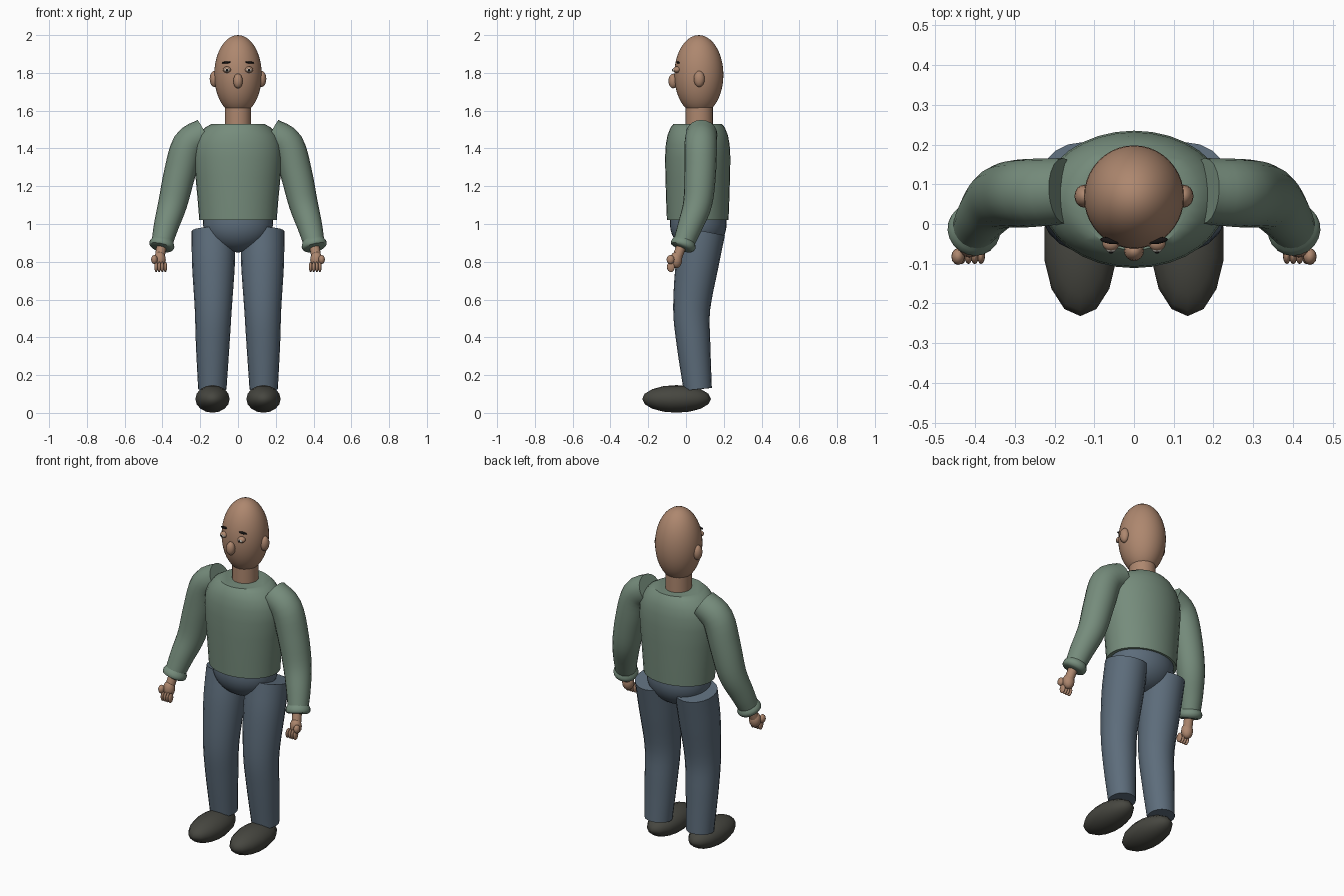
import bpy, bmesh, math
from mathutils import Vector

if "Cube" in bpy.data.objects:
    bpy.data.objects.remove(bpy.data.objects["Cube"])


def material(name, rgb):
    m = bpy.data.materials.new(name)
    m.use_nodes = True
    colour = [(c / 255) ** 2.2 for c in rgb] + [1]
    m.diffuse_color = colour
    m.node_tree.nodes["Principled BSDF"].inputs["Base Color"].default_value = colour
    return m


SKIN = material("skin", (172, 134, 110))
SWEATER = material("sage knit", (117, 139, 123))
DENIM = material("slate denim", (93, 108, 122))
LEATHER = material("dark leather", (72, 72, 66))
BLACK = material("black hair", (28, 26, 26))
EYE = material("eye grey", (190, 185, 175))


def finish(bm, name, mat, angle=40):
    bmesh.ops.recalc_face_normals(bm, faces=bm.faces)
    me = bpy.data.meshes.new(name)
    bm.to_mesh(me)
    bm.free()
    me.materials.append(mat)
    ob = bpy.data.objects.new(name, me)
    bpy.context.collection.objects.link(ob)
    bpy.ops.object.select_all(action="DESELECT")
    ob.select_set(True)
    bpy.context.view_layer.objects.active = ob
    bpy.ops.object.shade_smooth_by_angle(angle=math.radians(angle))
    return ob


def ball(name, mat, centre, radii, seg=24, rot=(0, 0, 0)):
    bm = bmesh.new()
    bmesh.ops.create_uvsphere(bm, u_segments=seg, v_segments=max(8, seg // 2), radius=1)
    ob = finish(bm, name, mat, 60)
    ob.location, ob.scale, ob.rotation_euler = centre, radii, rot
    return ob


def skin_rings(bm, rings):
    for a, b in zip(rings, rings[1:]):
        n = len(a)
        for i in range(n):
            bm.faces.new((a[i], a[(i + 1) % n], b[(i + 1) % n], b[i]))
    bm.faces.new(rings[0])
    bm.faces.new(rings[-1])


def stack(name, mat, cy, profile, seg=32):
    """Loft of level ellipses; profile rows are (z, rx, ry)."""
    bm = bmesh.new()
    angles = [math.tau * i / seg for i in range(seg)]
    skin_rings(bm, [[bm.verts.new((rx * math.cos(a), cy + ry * math.sin(a), z)) for a in angles]
                    for z, rx, ry in profile])
    return finish(bm, name, mat)


def spline(points, steps):
    """Catmull-Rom samples through rows of (x, y, z, radius)."""
    p = [Vector(q) for q in points]
    p = [p[0] * 2 - p[1]] + p + [p[-1] * 2 - p[-2]]
    out = []
    for a, b, c, d in zip(p, p[1:], p[2:], p[3:]):
        for k in range(steps):
            t = k / steps
            out.append((b * 2 + (c - a) * t + (a * 2 - b * 5 + c * 4 - d) * t * t
                        + (b * 3 - a - c * 3 + d) * t ** 3) / 2)
    return out + [p[-2]]


def tube(name, mat, points, side=1, steps=4, seg=20):
    rows = spline([(x * side, y, z, r) for x, y, z, r in points], steps)
    bm = bmesh.new()
    rings = []
    for i, row in enumerate(rows):
        tangent = (rows[min(i + 1, len(rows) - 1)] - rows[max(i - 1, 0)]).to_3d().normalized()
        u = tangent.cross(Vector((0, 1, 0))).normalized()
        v = tangent.cross(u)
        rings.append([bm.verts.new(row.to_3d() + row.w * (u * math.cos(a) + v * math.sin(a)))
                      for a in (math.tau * k / seg for k in range(seg))])
    skin_rings(bm, rings)
    return finish(bm, name, mat)


# Head and neck
ball("head", SKIN, (0, 0.068, 1.79), (0.126, 0.13, 0.21), 40)
stack("neck", SKIN, 0.07, [(1.5, 0.07, 0.073), (1.64, 0.07, 0.073)], 20)
ball("nose", SKIN, (0, -0.068, 1.757), (0.025, 0.025, 0.039), 16)

# Torso and hips
stack("sweater_body", SWEATER, 0.062,
      [(1.02, 0.205, 0.163), (1.12, 0.213, 0.167), (1.25, 0.225, 0.171), (1.35, 0.233, 0.173),
       (1.42, 0.229, 0.169), (1.47, 0.21, 0.16), (1.51, 0.175, 0.144), (1.53, 0.14, 0.128)])
stack("hips", DENIM, 0.065,
      [(1.03, 0.185, 0.148)] + [(1.0 - 0.15 * math.sin(t), 0.185 * math.cos(t), 0.15 * math.cos(t))
                                for t in (k * 0.17 for k in range(10))])

for side, label in ((1, "left"), (-1, "right")):
    # Face details
    ball(label + "_ear", SKIN, (side * 0.125, 0.07, 1.768), (0.025, 0.029, 0.043), 16)
    ball(label + "_eyelid", SKIN, (side * 0.058, -0.048, 1.817), (0.022, 0.02, 0.017), 16)
    ball(label + "_eye", EYE, (side * 0.058, -0.058, 1.815), (0.015, 0.015, 0.010), 16)
    ball(label + "_pupil", BLACK, (side * 0.058, -0.068, 1.815), (0.007, 0.007, 0.007), 12)
    brow = ball(label + "_eyebrow", BLACK, (side * 0.061, -0.042, 1.855),
                (0.025, 0.008, 0.006), 12, (0, side * 0.1, side * 0.15))

    # Arm with turned cuff
    tube(label + "_sleeve", SWEATER,
         [(0.175, 0.083, 1.478, 0.083), (0.262, 0.078, 1.42, 0.086), (0.308, 0.075, 1.27, 0.084),
          (0.345, 0.062, 1.11, 0.077), (0.38, 0.022, 0.99, 0.066), (0.402, -0.012, 0.9, 0.056)], side)
    tube(label + "_cuff", SWEATER,
         [(0.397, -0.006, 0.915, 0.056), (0.402, -0.013, 0.895, 0.067),
          (0.406, -0.018, 0.878, 0.064), (0.408, -0.021, 0.87, 0.05)], side, 2)

    # Hand
    tube(label + "_wrist", SKIN, [(0.402, -0.018, 0.9, 0.026), (0.415, -0.048, 0.82, 0.026)], side, 1, 12)
    ball(label + "_palm", SKIN, (side * 0.415, -0.052, 0.81), (0.033, 0.032, 0.044), 16)
    ball(label + "_thumb", SKIN, (side * 0.443, -0.082, 0.812), (0.017, 0.021, 0.024), 12)
    for k in range(4):
        ball(f"{label}_finger_{k + 1}", SKIN, (side * (0.385 + 0.016 * k), -0.08, 0.773),
             (0.010, 0.021, 0.028), 12)

    # Leg and shoe
    tube(label + "_trouser_leg", DENIM,
         [(0.13, 0.092, 0.962, 0.116), (0.13, 0.058, 0.78, 0.113), (0.131, 0.03, 0.55, 0.098),
          (0.134, 0.04, 0.36, 0.089), (0.136, 0.062, 0.125, 0.075)], side)
    ball(label + "_shoe", LEATHER, (side * 0.135, -0.05, 0.074), (0.093, 0.182, 0.073), 14)
